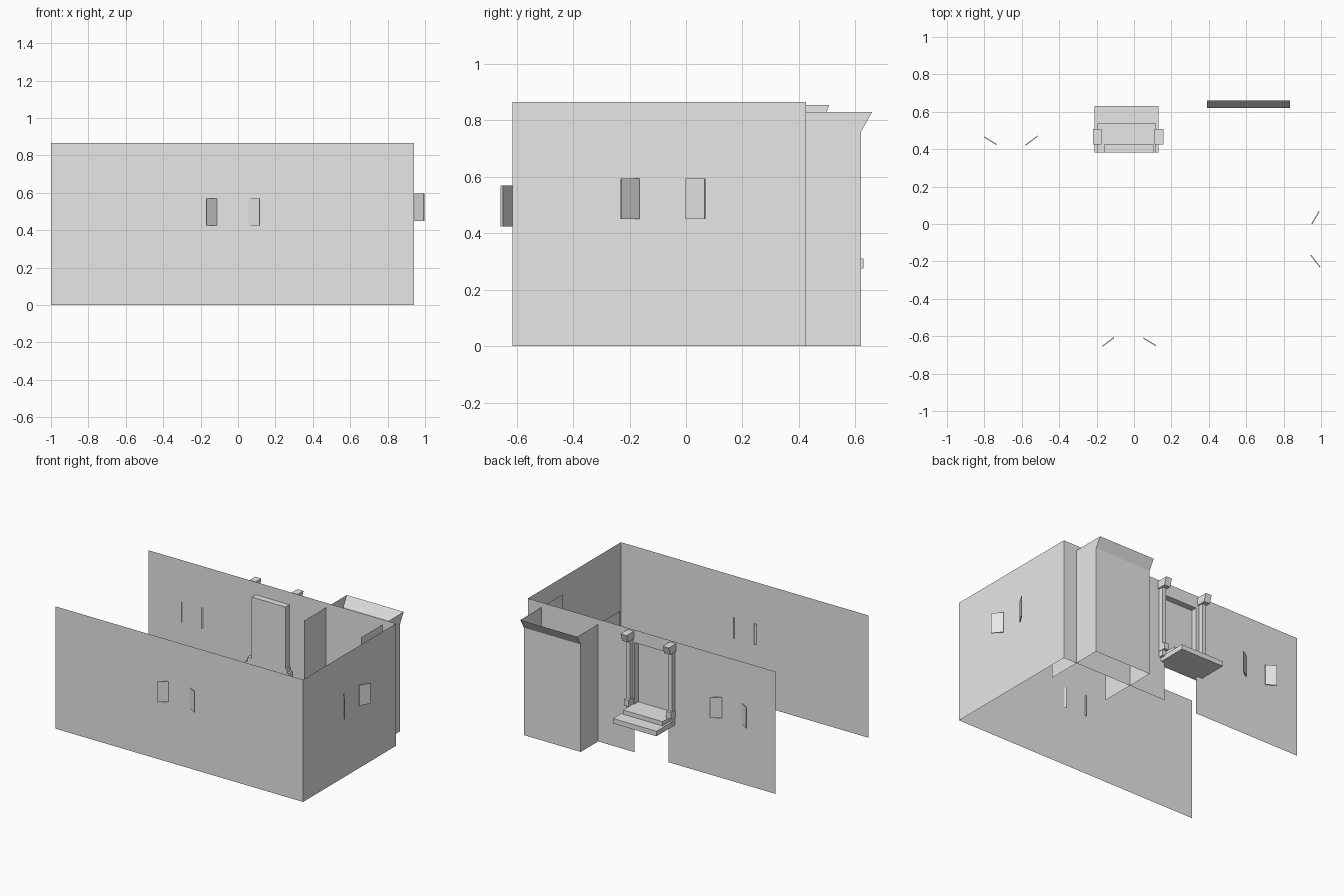
import bpy
from mathutils import Vector

cube = bpy.data.objects.get("Cube")
if cube:
    bpy.data.objects.remove(cube, do_unlink=True)

plaster = bpy.data.materials.new("light_grey")
plaster.use_nodes = True
GREY = (0.8, 0.8, 0.8, 1)
plaster.diffuse_color = GREY
plaster.node_tree.nodes["Principled BSDF"].inputs["Base Color"].default_value = GREY


def add(name, verts, faces):
    mesh = bpy.data.meshes.new(name)
    mesh.from_pydata(verts, [], faces)
    mesh.materials.append(plaster)
    obj = bpy.data.objects.new(name, mesh)
    bpy.context.collection.objects.link(obj)
    return obj


def prism(name, base, offset):
    """Closed solid from a flat outline swept along an offset."""
    n = len(base)
    verts = [Vector(p) for p in base]
    verts += [p + Vector(offset) for p in verts]
    sides = [(i, (i + 1) % n, (i + 1) % n + n, i + n) for i in range(n)]
    return add(name, verts, [tuple(reversed(range(n))), tuple(range(n, 2 * n))] + sides)


def box(name, x0, x1, y0, y1, z0, z1):
    return prism(name, [(x0, y0, z0), (x1, y0, z0), (x1, y1, z0), (x0, y1, z0)],
                 (0, 0, z1 - z0))


def sheet(name, a, b, z0, z1):
    """Single upright sheet between two plan points."""
    return add(name, [(*a, z0), (*b, z0), (*b, z1), (*a, z1)], [(0, 1, 2, 3)])


def shutter(name, hinge, tip, z0, z1):
    """Thin open shutter leaf between two plan points."""
    a, b = Vector(hinge), Vector(tip)
    d = (b - a).normalized() * 0.003
    side = Vector((-d.y, d.x))
    outline = [a - side, b - side, b + side, a + side]
    prism(name, [(*p, z0) for p in outline], (0, 0, z1 - z0))


# Outer walls, open at the right end
LEFT, RIGHT, FRONT, BACK, TOP = 0.94, -1.0, -0.615, 0.425, 0.865
N0, N1, NY, NB, NT = -0.16, 0.104, 0.382, 0.31, 0.775    # niche limits
sheet("front_wall", (RIGHT, FRONT), (LEFT, FRONT), 0, TOP)
sheet("left_wall", (LEFT, FRONT), (LEFT, BACK), 0, TOP)
sheet("back_wall_left", (LEFT, BACK), (N1, BACK), 0, TOP)
sheet("back_wall_right", (N0, BACK), (RIGHT, BACK), 0, TOP)
sheet("back_wall_header", (N1, BACK), (N0, BACK), NT, TOP)

# Recessed niche in the back wall
sheet("niche_panel", (N1, NY), (N0, NY), NB, NT)
sheet("niche_left_jamb", (N1, BACK), (N1, NY), NB, NT)
sheet("niche_right_jamb", (N0, NY), (N0, BACK), NB, NT)
add("niche_ceiling", [(N0, NY, NT), (N0, BACK, NT), (N1, BACK, NT), (N1, NY, NT)],
    [(0, 1, 2, 3)])

# Stepped ledge under the niche
box("lower_step", -0.21, 0.13, NY, 0.63, 0.275, 0.31)
box("upper_step", -0.195, 0.115, NY, 0.54, 0.31, 0.34)

# Columns with brackets above and feet below
for side, x0 in (("left", 0.11), ("right", -0.22)):
    x1 = x0 + 0.047
    box(side + "_column", x0 + 0.008, x1 - 0.01, BACK, 0.46, 0.30, 0.82)
    box(side + "_column_foot", x0 + 0.003, x1 - 0.007, BACK, 0.48, 0.34, 0.385)
    prism(side + "_column_bracket",
          [(x0, BACK, 0.80), (x0, 0.49, 0.80), (x0, 0.507, 0.855), (x0, BACK, 0.855)],
          (x1 - x0, 0, 0))

# Tall bay with a flared lip, open at top and bottom
B0, B1, BY, LY, BZ, BT = 0.39, 0.835, 0.62, 0.66, 0.76, 0.83
profile = [(0.18, 0), (BY, 0), (BY, BZ), (LY, BT), (0.18, BT)]
add("bay_left_side", [(B1, y, z) for y, z in profile], [tuple(range(5))])
add("bay_right_side", [(B0, y, z) for y, z in profile], [tuple(reversed(range(5)))])
sheet("bay_back", (B1, BY), (B0, BY), 0, BZ)
add("bay_lip", [(B1, BY, BZ), (B0, BY, BZ), (B0, LY, BT), (B1, LY, BT)], [(0, 1, 2, 3)])

# Open shutters in pairs
shutter("front_shutter_right", (-0.107, -0.607), (-0.17, -0.655), 0.425, 0.57)
shutter("front_shutter_left", (0.05, -0.61), (0.117, -0.65), 0.425, 0.57)
shutter("back_shutter_left", (-0.58, 0.422), (-0.515, 0.47), 0.425, 0.57)
shutter("back_shutter_right", (-0.735, 0.425), (-0.80, 0.465), 0.425, 0.57)
shutter("side_shutter_front", (0.945, -0.167), (0.995, -0.23), 0.45, 0.595)
shutter("side_shutter_back", (0.95, 0.0), (0.99, 0.067), 0.45, 0.595)
